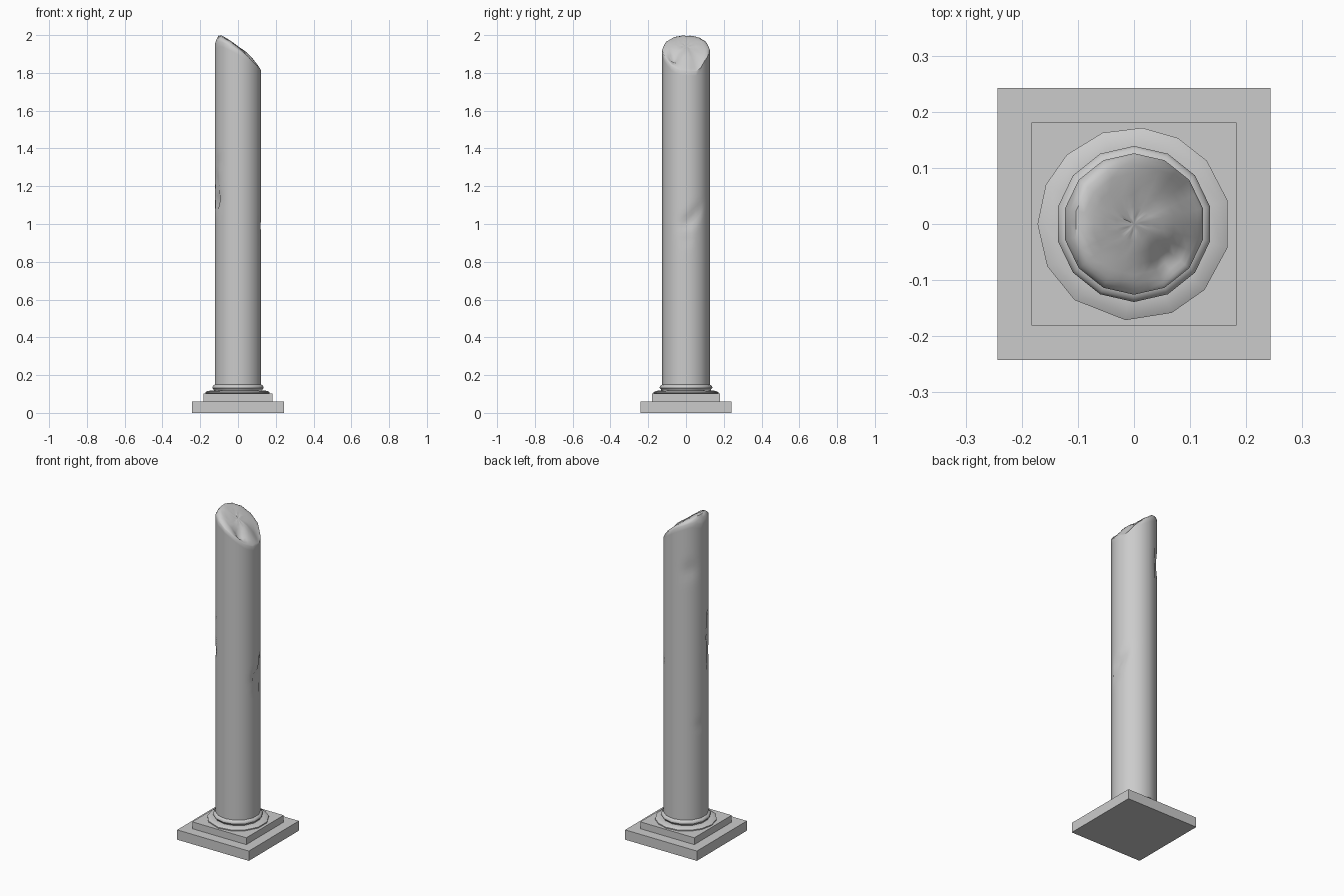
import bpy, bmesh, math, random

if "Cube" in bpy.data.objects:
    bpy.data.objects.remove(bpy.data.objects["Cube"])

random.seed(4)
SIDES = 14
N = SIDES * 2
R = 0.126


def finish(bm, name, smooth=None):
    bmesh.ops.recalc_face_normals(bm, faces=bm.faces[:])
    me = bpy.data.meshes.new(name)
    bm.to_mesh(me)
    bm.free()
    ob = bpy.data.objects.new(name, me)
    bpy.context.collection.objects.link(ob)
    if smooth:
        bpy.ops.object.select_all(action='DESELECT')
        ob.select_set(True)
        bpy.context.view_layer.objects.active = ob
        bpy.ops.object.shade_smooth_by_angle(angle=math.radians(smooth))
    return ob


def slab(name, w, d, z0, z1):
    bm = bmesh.new()
    bmesh.ops.create_cube(bm, size=1)
    for v in bm.verts:
        v.co = (v.co.x * w, v.co.y * d, z0 + (v.co.z + 0.5) * (z1 - z0))
    return finish(bm, name)


def skin(bm, rings):
    """Bridge successive point rings with quads."""
    loops = [[bm.verts.new(p) for p in ring] for ring in rings]
    for a, b in zip(loops, loops[1:]):
        n = len(a)
        for i in range(n):
            bm.faces.new((a[i], a[(i + 1) % n], b[(i + 1) % n], b[i]))
    return loops


def turned(name, angles, profile):
    bm = bmesh.new()
    loops = skin(bm, [[(r * math.cos(math.radians(a)), r * math.sin(math.radians(a)), z)
                       for a in angles] for r, z in profile])
    bm.faces.new(loops[0])
    bm.faces.new(loops[-1])
    return finish(bm, name, 35)


# Square plinth steps
slab("plinth_lower", 0.486, 0.484, 0, 0.06)
slab("plinth_upper", 0.366, 0.362, 0.06, 0.102)

# Worn, slightly uneven base ring and neck ring
turned("base_ring", [14, 41, 63, 85, 109, 134, 156, 180, 206, 232, 265, 293, 317, 346],
       [(0.160, 0.10), (0.172, 0.104), (0.172, 0.110), (0.160, 0.116), (0.140, 0.119)])
turned("neck_ring", [(i + 0.5) * 360 / SIDES for i in range(SIDES)],
       [(0.130, 0.117), (0.134, 0.126), (0.139, 0.131), (0.139, 0.138),
        (0.134, 0.145), (0.126, 0.150)])

# Chips in the shaft: angle, height, angular width, height width, depth, lean
CHIPS = [(5, 1.01, 13, 0.04, 0.016, 150), (25, 1.06, 9, 0.04, 0.010, 150),
         (2, 0.92, 7, 0.035, 0.007, 0),
         (205, 1.12, 10, 0.04, 0.019, 60), (200, 1.23, 9, 0.06, 0.014, -60),
         (208, 1.33, 8, 0.04, 0.008, 0),
         (135, 1.68, 14, 0.05, 0.008, 0), (165, 0.72, 10, 0.03, 0.004, 0)]


def radius(deg, z):
    step = 360 / SIDES
    off = (deg % step) - step / 2
    r = R * math.cos(math.pi / SIDES) / math.cos(math.radians(step / 2 - abs(off)))
    for a, h, wa, wh, depth, lean in CHIPS:
        da = (deg - a - lean * (z - h) + 180) % 360 - 180
        r -= depth * math.exp(-(da / wa) ** 2 - ((z - h) / wh) ** 2)
    return r


def top_height(x, y, s):
    """Slanted broken surface with a worn rim and two chips."""
    u = x + 0.1
    z = 2.004 - 0.5 * u - 1.55 * u * u if u > 0 else 2.004 + 0.6 * u
    z -= s ** 10 * (0.004 + 0.2 * max(0, 0.06 - x))
    z -= 0.035 * math.exp(-((x - 0.055) / 0.025) ** 2 - ((y + 0.065) / 0.022) ** 2)
    z -= 0.022 * math.exp(-((x - 0.095) / 0.03) ** 2 - ((y - 0.06) / 0.025) ** 2)
    z += 0.012 * math.exp(-((x - 0.06) / 0.04) ** 2 - (y / 0.03) ** 2)
    return z


# Broken shaft: dented wall, then the sloping fracture closed to the middle
angs = [(i + 1) * 360 / N for i in range(N)]
dirs = [(math.cos(math.radians(a)), math.sin(math.radians(a))) for a in angs]
rim = [top_height(R * c, R * s, 1) for c, s in dirs]
rings = []
ROWS = 70
for k in range(ROWS + 1):
    ring = []
    for a, (c, s), h in zip(angs, dirs, rim):
        z = 0.14 + (h - 0.14) * k / ROWS
        r = radius(a, z)
        ring.append((r * c, r * s, z))
    rings.append(ring)
for f in (0.97, 0.92, 0.84, 0.72, 0.58, 0.42, 0.25, 0.1):
    ring = []
    for a, (c, s), h in zip(angs, dirs, rim):
        r = radius(a, h) * f
        ring.append((r * c, r * s,
                     top_height(r * c, r * s, f) + random.uniform(-0.002, 0.002)))
    rings.append(ring)
bm = bmesh.new()
loops = skin(bm, rings)
bm.faces.new(loops[0])
centre = bm.verts.new((0, 0, top_height(0, 0, 0)))
for i in range(N):
    bm.faces.new((loops[-1][i], loops[-1][(i + 1) % N], centre))
finish(bm, "broken_shaft", 50)
